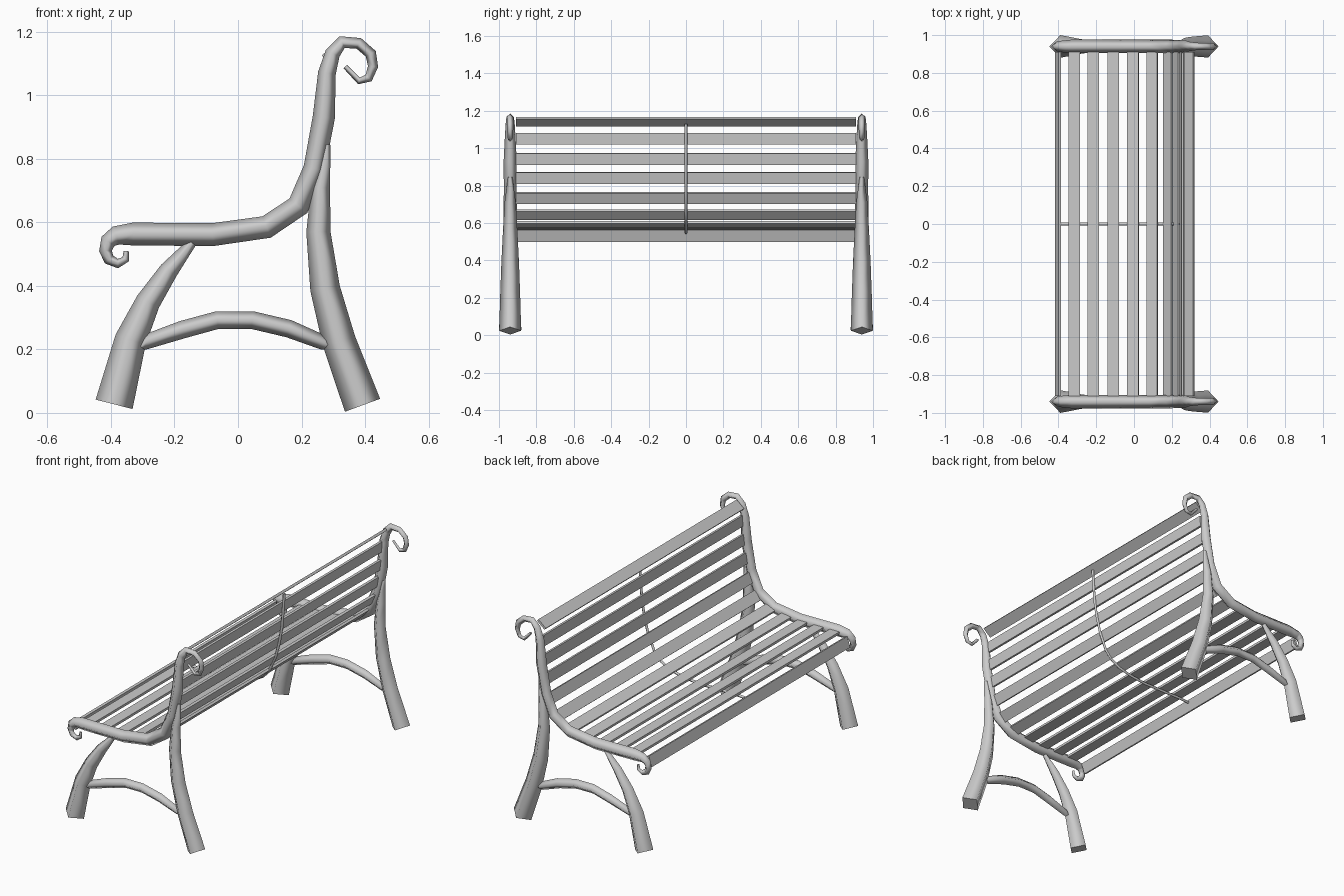
import bpy, bmesh, math
from mathutils import Vector, Matrix

if "Cube" in bpy.data.objects:
    bpy.data.objects.remove(bpy.data.objects["Cube"])

END_Y = -0.94   # plane of the end frame


def tube(name, path, y, sides=4, mirror=True):
    """Tapered tube along (x, z, radius) points in an xz plane."""
    bm = bmesh.new()
    pts = [Vector((x, y, z)) for x, z, r in path]
    rings = []
    for i, p in enumerate(pts):
        a = (p - pts[i - 1]).normalized() if i else Vector()
        b = (pts[i + 1] - p).normalized() if i < len(pts) - 1 else Vector()
        t = (a + b).normalized()
        n = Vector((-t.z, 0, t.x))
        r = path[i][2]
        ring = []
        for k in range(sides):
            w = 2 * math.pi * k / sides
            ring.append(bm.verts.new(p + r * (math.cos(w) * n + math.sin(w) * Vector((0, 1, 0)))))
        rings.append(ring)
    for a, b in zip(rings, rings[1:]):
        for k in range(sides):
            j = (k + 1) % sides
            bm.faces.new((a[k], a[j], b[j], b[k])).smooth = True
    for ring in (rings[0], rings[-1]):
        cap = bm.faces.new(ring)
        for e in cap.edges:
            e.smooth = False
    bmesh.ops.recalc_face_normals(bm, faces=bm.faces)
    ob = finish(name, bm)
    if mirror:
        m = ob.modifiers.new("other_end", 'MIRROR')
        m.use_axis = (False, True, False)
        m.use_mirror_merge = False
    return ob


def finish(name, bm):
    me = bpy.data.meshes.new(name)
    bm.to_mesh(me)
    bm.free()
    ob = bpy.data.objects.new(name, me)
    bpy.context.collection.objects.link(ob)
    return ob


def slat(name, x, z, angle):
    """Flat board across the bench, tilted about y."""
    bm = bmesh.new()
    bmesh.ops.create_cube(bm, size=1)
    bmesh.ops.scale(bm, vec=(0.062, 1.82, 0.014), verts=bm.verts)
    ob = finish(name, bm)
    ob.location = (x, 0, z)
    ob.rotation_euler = (0, -math.radians(angle), 0)


# seat and back rail with a scroll at both ends
tube("side_rail", [
    (-.352, .510, .008), (-.353, .484, .012), (-.378, .470, .015), (-.406, .483, .018),
    (-.417, .510, .020), (-.409, .540, .025), (-.384, .558, .030), (-.330, .563, .036),
    (-.080, .561, .036), (.090, .585, .036), (.190, .652, .036), (.240, .770, .034),
    (.270, .930, .035), (.280, 1.070, .028), (.298, 1.132, .024), (.328, 1.167, .020),
    (.380, 1.163, .018), (.418, 1.130, .018), (.425, 1.090, .016), (.411, 1.054, .014),
    (.381, 1.045, .011), (.338, 1.090, .008)], END_Y)

# legs
tube("rear_leg", [(.392, .024, .059), (.318, .225, .053), (.274, .392, .047),
                  (.253, .570, .038), (.260, .710, .030), (.279, .845, .012)], END_Y)
tube("front_leg", [(-.390, .027, .060), (-.338, .230, .050), (-.283, .350, .039),
                   (-.218, .448, .030), (-.145, .536, .015)], END_Y)

# arched brace between the legs
tube("leg_brace", [(-.312, .205, .012), (-.285, .225, .024), (-.175, .262, .028),
                   (-.065, .292, .028), (.045, .292, .028), (.160, .265, .028),
                   (.272, .220, .023), (.293, .209, .010)], END_Y)

# seat slats from front to rear, then back slats from bottom to top
seat = [(-.402, .529, 72), (-.317, .566, 0), (-.215, .565, 0), (-.11, .565, 0),
        (-.006, .573, 8), (.097, .592, 24), (.18, .643, 48)]
back = [(.227, .733, 67), (.254, .840, 80), (.271, .942, 83), (.280, 1.050, 86), (.292, 1.140, 40)]
for i, s in enumerate(seat):
    slat(f"seat_slat_{i + 1}", *s)
for i, s in enumerate(back):
    slat(f"back_slat_{i + 1}", *s)

# thin middle support under the slats
tube("middle_support", [(x, z, .009) for x, z in [
    (-.390, .545), (-.320, .550), (-.080, .550), (.020, .562), (.105, .582), (.160, .614),
    (.203, .660), (.244, .755), (.266, .840), (.282, .930), (.292, 1.050), (.297, 1.130)]],
    0, sides=4, mirror=False)
